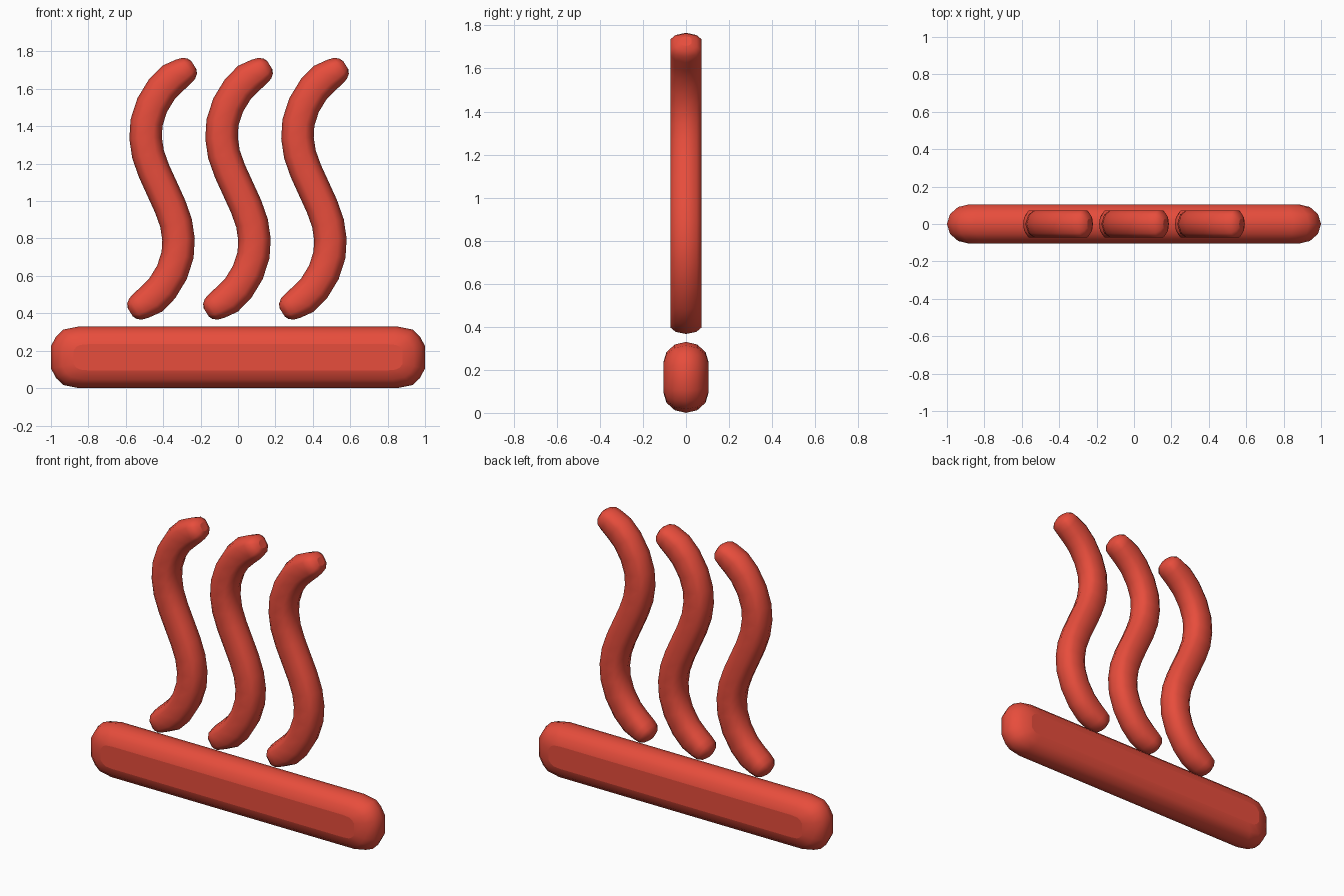
import bpy, bmesh, math
from mathutils import Vector

if "Cube" in bpy.data.objects:
    bpy.data.objects.remove(bpy.data.objects["Cube"])

red = bpy.data.materials.new("warm red")
red.diffuse_color = (0.80, 0.074, 0.045, 1)
red.use_nodes = True
red.node_tree.nodes["Principled BSDF"].inputs["Base Color"].default_value = red.diffuse_color


def loft(name, rings):
    """Skin a list of closed rings and fill both ends."""
    bm = bmesh.new()
    vs = [[bm.verts.new(p) for p in r] for r in rings]
    n = len(vs[0])
    for a, b in zip(vs, vs[1:]):
        for i in range(n):
            j = (i + 1) % n
            bm.faces.new((a[i], a[j], b[j], b[i]))
    bm.faces.new(vs[0][::-1])
    bm.faces.new(vs[-1])
    bmesh.ops.recalc_face_normals(bm, faces=bm.faces)
    for f in bm.faces:
        f.smooth = len(f.verts) == 4
    me = bpy.data.meshes.new(name)
    bm.to_mesh(me)
    bm.free()
    me.materials.append(red)
    ob = bpy.data.objects.new(name, me)
    bpy.context.collection.objects.link(ob)
    return ob


# Base bar: rounded outline inset towards front and back along an elliptical edge
outer = [(1.0, 0.06), (0.972, 0.112), (0.935, 0.148), (0.85, 0.165)]
inner = [(0.88, 0.035), (0.865, 0.055), (0.845, 0.066), (0.80, 0.07)]
rings = []
for deg in (-90, -60, -30, 0, 30, 60, 90):
    a = math.radians(deg)
    k = 1 - math.cos(a)
    q = [(o[0] + (i[0] - o[0]) * k, o[1] + (i[1] - o[1]) * k)
         for o, i in zip(outer, inner)]
    loop = (q + [(-x, z) for x, z in q[::-1]]
            + [(-x, -z) for x, z in q] + [(x, -z) for x, z in q[::-1]])
    rings.append([(x, 0.105 * math.sin(a), z + 0.165) for x, z in loop])
loft("base_bar", rings)

# Steam wave centre line: upper half, point-mirrored for the lower half
CZ = 1.066
half = [(-0.043, 0.094), (-0.075, 0.184), (-0.088, 0.271), (-0.083, 0.354),
        (-0.053, 0.447), (0.0, 0.534), (0.056, 0.590), (0.112, 0.625)]
path = [Vector((-x, 0, -z)) for x, z in half[::-1]] + [Vector((0, 0, 0))]
path += [Vector((x, 0, z)) for x, z in half]
section = [(1, 0), (0.82, 0.68), (0.48, 1), (-0.48, 1), (-0.82, 0.68),
           (-1, 0), (-0.82, -0.68), (-0.48, -1), (0.48, -1), (0.82, -0.68)]
W, D = 0.087, 0.073


def wave_ring(p, t, w, d, x0):
    side = Vector((t.z, 0, -t.x))
    return [p + side * (u * w) + Vector((x0, v * d, CZ)) for u, v in section]


def cap(p, t, x0):
    return [wave_ring(p + t * off, t, w, d, x0)
            for off, w, d in ((0.035, 0.066, 0.071), (0.058, 0.048, 0.05),
                              (0.068, 0.026, 0.026))]


for name, x0 in (("left", -0.406), ("middle", 0.0), ("right", 0.406)):
    rings = []
    last = len(path) - 1
    for i, p in enumerate(path):
        t = (path[min(i + 1, last)] - path[max(i - 1, 0)]).normalized()
        w = 0.076 if i in (0, last) else W
        r = wave_ring(p, t, w, D, x0)
        if i == 0:
            # the cap uses the reversed direction, so flip its rings to match
            start = [[c[(5 - k) % 10] for k in range(10)] for c in cap(p, -t, x0)]
            rings += start[::-1]
        rings.append(r)
        if i == last:
            rings += cap(p, t, x0)
    loft("steam_wave_" + name, rings)
